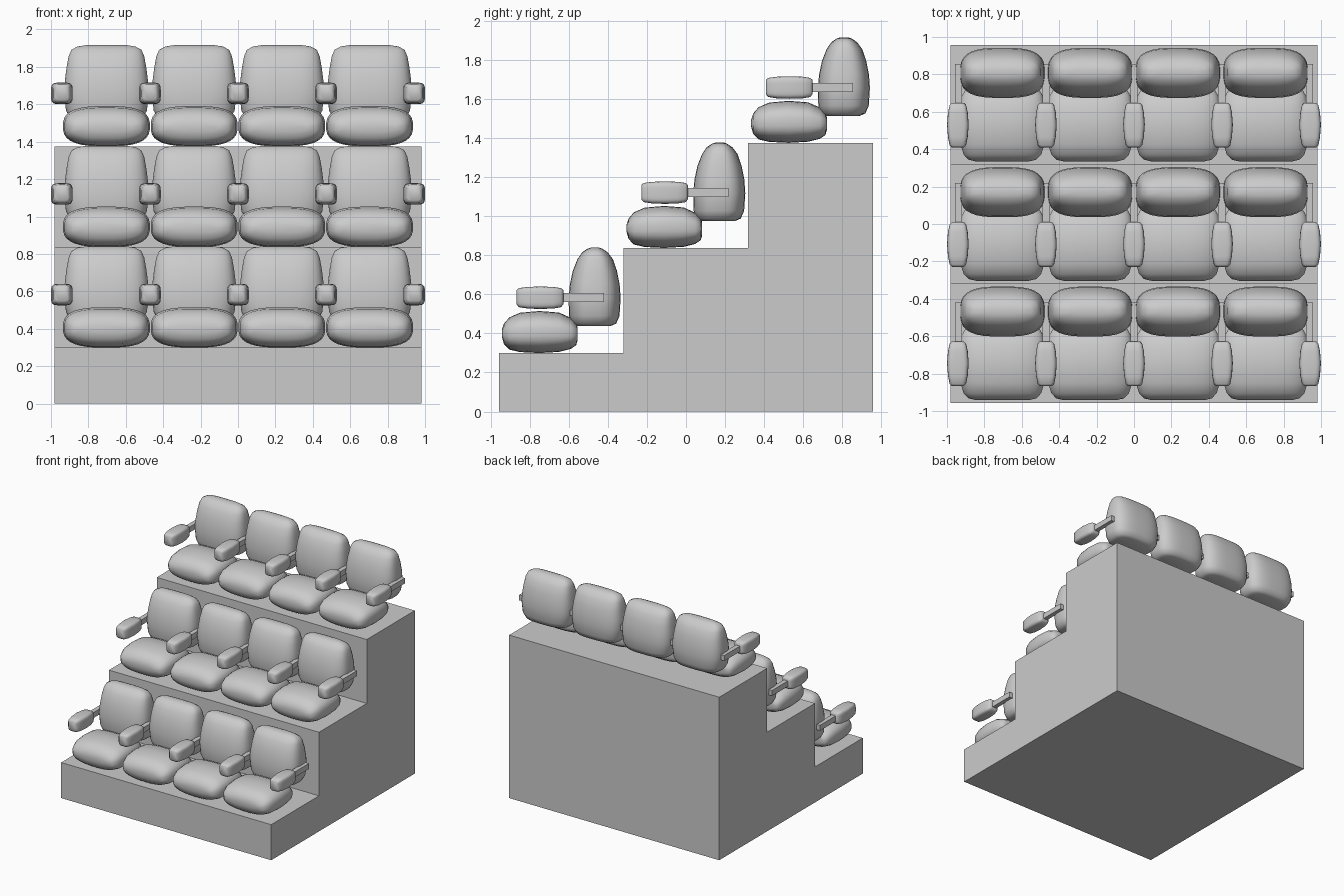
import bpy, bmesh, math

if "Cube" in bpy.data.objects:
    bpy.data.objects.remove(bpy.data.objects["Cube"])

ROWS, ROW_DY, ROW_DZ = 3, 0.638, 0.538
PITCH = 0.469


def loft_mesh(name, stations, axis, power, sides=32):
    """Loft superellipse rings; a station is (position, half width, low, high)."""
    bm = bmesh.new()
    rings = []
    for pos, hw, lo, hi in stations:
        ring = []
        for i in range(sides):
            a = 2 * math.pi * (i + 0.5) / sides
            c, s = math.cos(a), math.sin(a)
            u = hw * math.copysign(abs(c) ** (2 / power), c)
            v = (lo + hi) / 2 + (hi - lo) / 2 * math.copysign(abs(s) ** (2 / power), s)
            ring.append(bm.verts.new((u, pos, v) if axis == 'y' else (u, v, pos)))
        rings.append(ring)
    for a, b in zip(rings, rings[1:]):
        for i in range(sides):
            j = (i + 1) % sides
            bm.faces.new((a[i], a[j], b[j], b[i]))
    bm.faces.new(rings[0])
    bm.faces.new(rings[-1])
    return finish(bm, name, True)


def finish(bm, name, smooth=False):
    bmesh.ops.recalc_face_normals(bm, faces=bm.faces)
    me = bpy.data.meshes.new(name)
    bm.to_mesh(me)
    bm.free()
    if smooth:
        me.shade_smooth()
        me.set_sharp_from_angle(angle=math.radians(50))
    return me


def place(name, mesh, x, row):
    ob = bpy.data.objects.new(name, mesh)
    ob.location = (x, row * ROW_DY, row * ROW_DZ)
    bpy.context.collection.objects.link(ob)


# Stepped platform: side profile extruded along x
profile = [(-0.957, 0), (0.957, 0), (0.957, 1.375), (0.317, 1.375),
           (0.317, 0.836), (-0.32, 0.836), (-0.32, 0.3), (-0.957, 0.3)]
bm = bmesh.new()
face = bm.faces.new([bm.verts.new((-0.98, y, z)) for y, z in profile])
ext = bmesh.ops.extrude_face_region(bm, geom=[face])
bmesh.ops.translate(bm, vec=(1.96, 0, 0),
                    verts=[v for v in ext['geom'] if isinstance(v, bmesh.types.BMVert)])
place("stepped_platform", finish(bm, "stepped_platform"), 0, 0)

# Seat cushion, front to rear
seat = loft_mesh("seat", [
    (-0.942, 0.14, 0.38, 0.42), (-0.932, 0.182, 0.345, 0.45),
    (-0.905, 0.208, 0.317, 0.482), (-0.85, 0.225, 0.304, 0.506),
    (-0.75, 0.2325, 0.299, 0.515), (-0.65, 0.228, 0.305, 0.507),
    (-0.59, 0.216, 0.32, 0.48), (-0.562, 0.2, 0.34, 0.455),
    (-0.555, 0.17, 0.365, 0.43)], 'y', 2.8)

# Backrest, bottom to top
back = loft_mesh("backrest", [
    (0.438, 0.165, -0.57, -0.385), (0.45, 0.195, -0.588, -0.357),
    (0.49, 0.217, -0.599, -0.34), (0.58, 0.227, -0.602, -0.334),
    (0.65, 0.223, -0.595, -0.339), (0.72, 0.214, -0.58, -0.353),
    (0.78, 0.203, -0.556, -0.374), (0.815, 0.188, -0.532, -0.4),
    (0.833, 0.155, -0.505, -0.427), (0.84, 0.11, -0.485, -0.447)], 'z', 3.0)

# Armrest pad
arm = loft_mesh("armrest", [
    (-0.867, 0.032, 0.548, 0.622), (-0.855, 0.044, 0.534, 0.632),
    (-0.81, 0.053, 0.527, 0.638), (-0.745, 0.058, 0.525, 0.64),
    (-0.68, 0.053, 0.527, 0.638), (-0.64, 0.044, 0.534, 0.632),
    (-0.628, 0.032, 0.548, 0.622)], 'y', 4.5)

# Bar joining each armrest to the backrest
bm = bmesh.new()
bmesh.ops.create_cube(bm, size=1)
bmesh.ops.scale(bm, vec=(0.038, 0.24, 0.046), verts=bm.verts)
bmesh.ops.translate(bm, vec=(0, -0.54, 0.583), verts=bm.verts)
bar = finish(bm, "arm_bar")

# Three rows of four seats with five armrests
for row in range(ROWS):
    for i in range(4):
        x = (i - 1.5) * PITCH
        place("seat", seat, x, row)
        place("backrest", back, x, row)
    for i in range(5):
        x = (i - 2) * PITCH
        place("armrest", arm, x * 1.004, row)
        place("arm_bar", bar, x, row)
